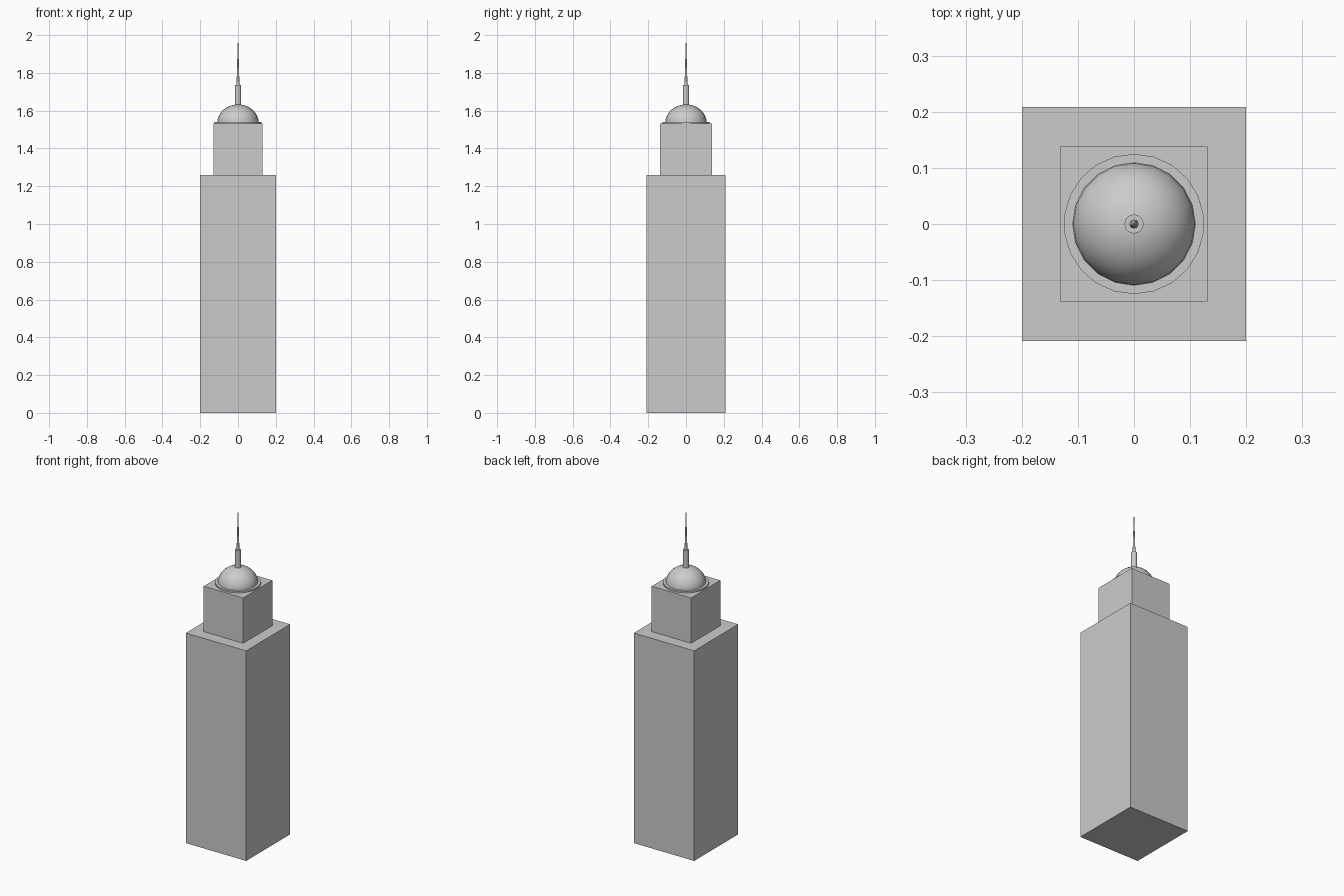
import bpy, bmesh
from math import cos, sin, pi, radians

if "Cube" in bpy.data.objects:
    bpy.data.objects.remove(bpy.data.objects["Cube"])


def block(name, sx, sy, z0, z1):
    bpy.ops.mesh.primitive_cube_add(size=1, location=(0, 0, (z0 + z1) / 2))
    ob = bpy.context.object
    ob.name = name
    ob.scale = (sx, sy, z1 - z0)
    bpy.ops.object.transform_apply(location=False, rotation=False, scale=True)
    return ob


def lathe(name, profile, sides):
    """Revolve (radius, z) points around the z axis, closing the ends."""
    bm = bmesh.new()
    rings = []
    for r, z in profile:
        if r == 0:
            rings.append([bm.verts.new((0, 0, z))] * sides)
        else:
            rings.append([bm.verts.new((r * sin(2 * pi * i / sides),
                                        r * cos(2 * pi * i / sides), z))
                          for i in range(sides)])
    for a, b in zip(rings, rings[1:]):
        for i in range(sides):
            j = (i + 1) % sides
            bm.faces.new(dict.fromkeys((a[i], a[j], b[j], b[i])))
    for ring in (rings[0], rings[-1]):
        if ring[0] is not ring[1]:
            bm.faces.new(ring)
    bmesh.ops.recalc_face_normals(bm, faces=bm.faces)
    me = bpy.data.meshes.new(name)
    bm.to_mesh(me)
    bm.free()
    ob = bpy.data.objects.new(name, me)
    bpy.context.collection.objects.link(ob)
    bpy.ops.object.select_all(action='DESELECT')
    ob.select_set(True)
    bpy.context.view_layer.objects.active = ob
    bpy.ops.object.shade_smooth_by_angle(angle=radians(35))
    return ob


# Two stacked tower blocks
block("main_tower", 0.40, 0.417, 0, 1.26)
block("upper_tower", 0.262, 0.276, 1.26, 1.532)

# Thin round collar and flattened dome
lathe("dome_collar", [(0.125, 1.53), (0.125, 1.541)], 22)
steps = 8
dome = [(0.11 * cos(pi / 2 * k / steps), 1.535 + 0.098 * sin(pi / 2 * k / steps))
        for k in range(steps)] + [(0, 1.633)]
lathe("dome", dome, 20)

# Mast and tapering spire
lathe("mast", [(0.017, 1.62), (0.017, 1.735)], 16)
lathe("spire", [(0.008, 1.73), (0.005, 1.84), (0, 2.0)], 12)
